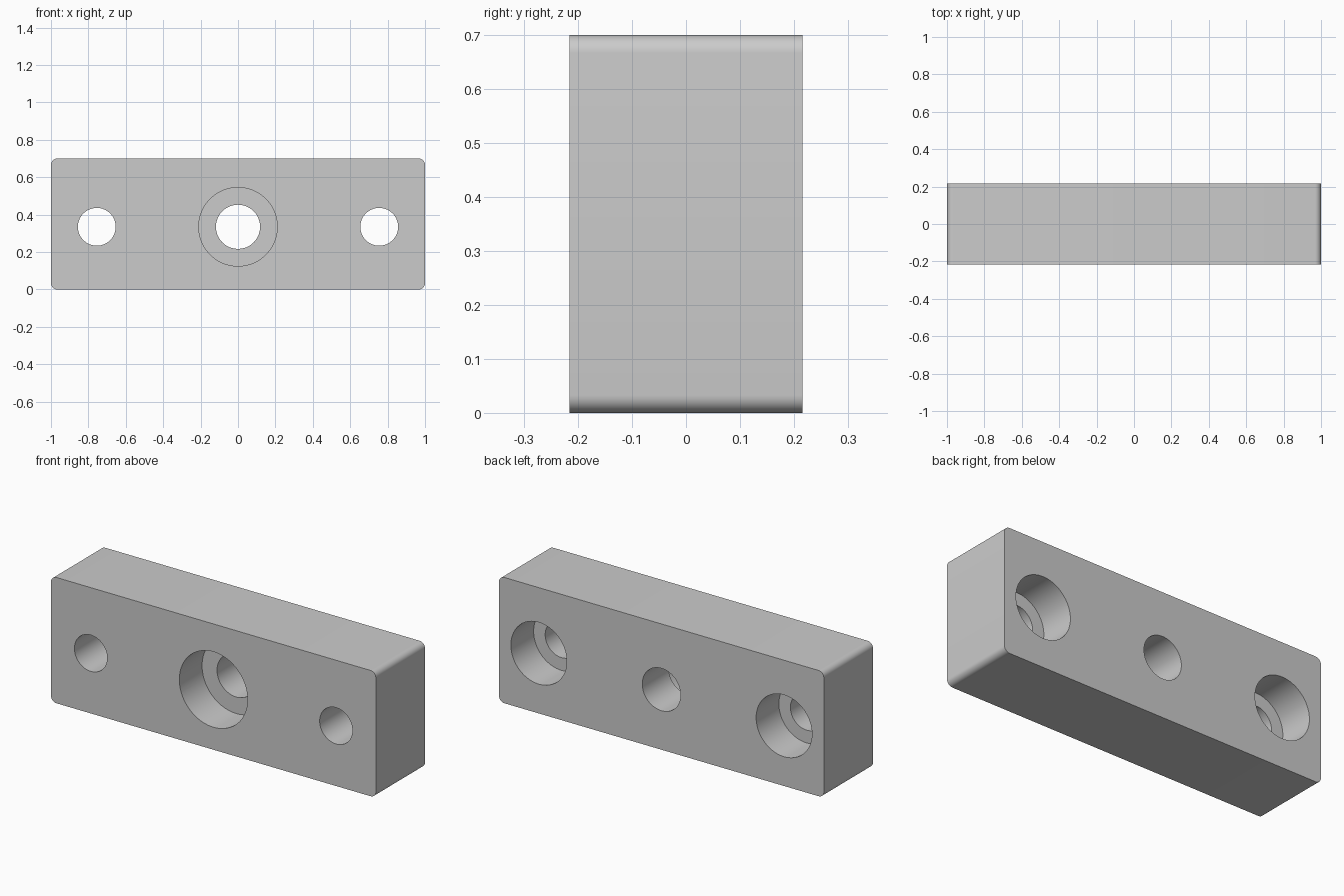
import bpy, bmesh
from math import pi
from mathutils import Matrix, Vector

if "Cube" in bpy.data.objects:
    bpy.data.objects.remove(bpy.data.objects["Cube"], do_unlink=True)

LENGTH, DEPTH, HEIGHT = 2.0, 0.432, 0.70
CORNER = 0.033          # rounding of the four long corners
HOLE_Z = 0.335
BORE_DEPTH = 0.20       # depth of the counterbores
FRONT, BACK = -1, 1

grey = bpy.data.materials.new("light grey")
grey.use_nodes = True
colour = (0.60, 0.60, 0.60, 1)
grey.diffuse_color = colour
grey.node_tree.nodes["Principled BSDF"].inputs["Base Color"].default_value = colour


def mesh_object(name, bm):
    mesh = bpy.data.meshes.new(name)
    bm.to_mesh(mesh)
    bm.free()
    mesh.materials.append(grey)
    obj = bpy.data.objects.new(name, mesh)
    bpy.context.collection.objects.link(obj)
    return obj


def drill(block, x, radius, y_from, y_to):
    """Cut a round hole along y out of the block."""
    bm = bmesh.new()
    place = Matrix.Translation((x, (y_from + y_to) / 2, HOLE_Z)) @ Matrix.Rotation(pi / 2, 4, "X")
    bmesh.ops.create_cone(bm, cap_ends=True, segments=72, radius1=radius, radius2=radius,
                          depth=abs(y_to - y_from), matrix=place)
    cutter = mesh_object("hole_cutter", bm)
    cutter.hide_render = True
    mod = block.modifiers.new("hole", "BOOLEAN")
    mod.operation, mod.solver, mod.object = "DIFFERENCE", "EXACT", cutter
    bpy.ops.object.modifier_apply(modifier=mod.name)
    bpy.data.objects.remove(cutter, do_unlink=True)


def counterbored_hole(block, x, radius, wide_radius, side):
    """Through hole with a wider recess on the front or back."""
    drill(block, x, radius, -DEPTH, DEPTH)
    drill(block, x, wide_radius, side * (DEPTH / 2 - BORE_DEPTH), side * DEPTH)


# Block with rounded corners running front to back
bm = bmesh.new()
bmesh.ops.create_cube(bm, size=1, matrix=Matrix.Translation((0, 0, HEIGHT / 2))
                      @ Matrix.Diagonal((LENGTH, DEPTH, HEIGHT, 1)))
along_y = [e for e in bm.edges
           if abs((e.verts[0].co - e.verts[1].co).normalized().dot(Vector((0, 1, 0)))) > 0.9]
bmesh.ops.bevel(bm, geom=along_y, offset=CORNER, segments=8, profile=0.5, affect="EDGES")
block = mesh_object("mounting_block", bm)
bpy.context.view_layer.objects.active = block
block.select_set(True)

# Centre hole recessed at the front, end holes recessed at the back
counterbored_hole(block, 0, 0.118, 0.21, FRONT)
for x in (-0.755, 0.755):
    counterbored_hole(block, x, 0.101, 0.172, BACK)

bpy.ops.object.shade_smooth_by_angle(angle=pi / 6)
